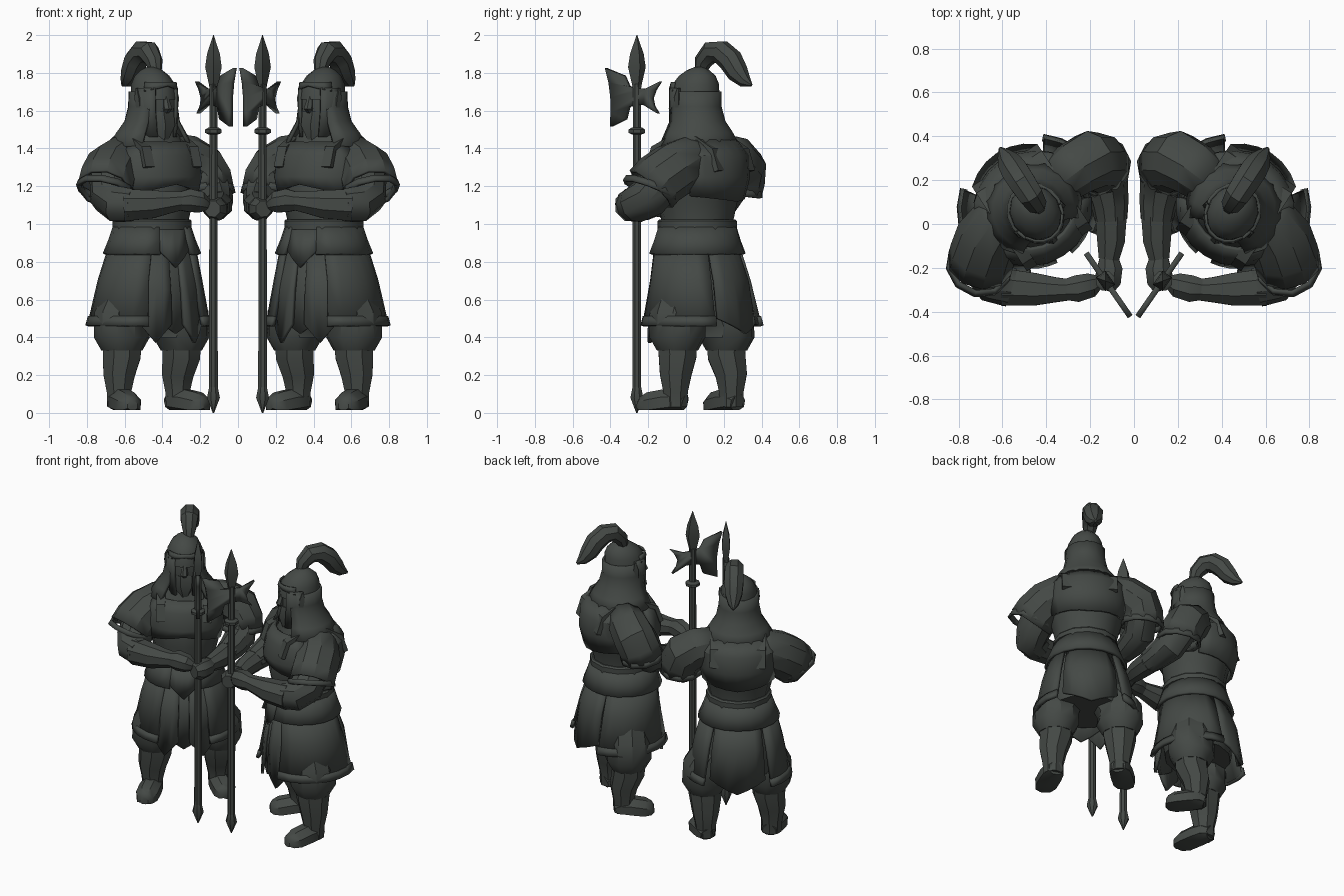
import bpy, bmesh, math
from mathutils import Vector

# One flat dark stone-green colour for the whole statue pair
MAT = bpy.data.materials.new("dark_grey_green")
MAT.diffuse_color = (0.058, 0.066, 0.060, 1)
CA, SA = math.cos(math.radians(-33)), math.sin(math.radians(-33))


def L(u, v, z):
    """Body frame (u = guard's left, -v = forward) to world."""
    return Vector((0.455 + u * CA - v * SA, 0.06 + u * SA + v * CA, z))


def finish(name, bm, thick=0, smooth=35):
    """Make the object and mirror it to give the second guard."""
    bmesh.ops.recalc_face_normals(bm, faces=bm.faces)
    me = bpy.data.meshes.new(name)
    bm.to_mesh(me)
    bm.free()
    me.materials.append(MAT)
    ob = bpy.data.objects.new(name, me)
    bpy.context.collection.objects.link(ob)
    bpy.ops.object.select_all(action='DESELECT')
    bpy.context.view_layer.objects.active = ob
    ob.select_set(True)
    bpy.ops.object.shade_smooth_by_angle(angle=math.radians(smooth))
    if thick:
        m = ob.modifiers.new("thickness", 'SOLIDIFY')
        m.thickness, m.offset = thick, 0
    m = ob.modifiers.new("twin", 'MIRROR')
    m.use_mirror_merge = False
    return ob


def skin(name, rings, closed=True, caps=True, thick=0):
    bm = bmesh.new()
    vs = [[bm.verts.new(p) for p in r] for r in rings]
    n = len(vs[0])
    for a, b in zip(vs, vs[1:]):
        for i in range(n if closed else n - 1):
            j = (i + 1) % n
            bm.faces.new((a[i], a[j], b[j], b[i]))
    if closed and caps:
        bm.faces.new(vs[0])
        bm.faces.new(vs[-1])
    return finish(name, bm, thick)


def stack(name, rows, n=12):
    """Closed body of horizontal ellipses; rows = (z, rx, ry, v offset)."""
    skin(name, [[L(rx * math.sin(2 * math.pi * i / n), o - ry * math.cos(2 * math.pi * i / n), z)
                 for i in range(n)] for z, rx, ry, o in rows])


def panel(name, a0, a1, rows, n=6, drop=0.0, thick=0.02):
    """Part of a shell between two angles (0 = front); drop points the hem."""
    rings = []
    for k, (z, rx, ry, o) in enumerate(rows):
        ring = []
        for i in range(n + 1):
            t = math.radians(a0 + (a1 - a0) * i / n)
            d = drop * (1 - abs(2 * i / n - 1)) if k == len(rows) - 1 else 0
            ring.append(L(rx * math.sin(t), o - ry * math.cos(t), z - d))
        rings.append(ring)
    skin(name, rings, closed=False, thick=thick)


def tube(name, pts, n=8, ref=None, squash=1.0, caps=True, thick=0, floor=None):
    """Tube through points (x, y, z, radius) with a carried-along frame."""
    P = [Vector(p[:3]) for p in pts]
    s, rings = ref, []
    for i, p in enumerate(P):
        t = (P[min(i + 1, len(P) - 1)] - P[max(i - 1, 0)]).normalized()
        s = t.orthogonal() if s is None else s - t * s.dot(t)
        s = s.normalized()
        w = t.cross(s) * squash
        ring = []
        for k in range(n):
            a = 2 * math.pi * (k + 0.5) / n
            q = p + pts[i][3] * (s * math.cos(a) + w * math.sin(a))
            if floor is not None:
                q.z = max(q.z, floor)
            ring.append(q)
        rings.append(ring)
    skin(name, rings, caps=caps, thick=thick)


U = L(1, 0, 0) - L(0, 0, 0)

# Torso, belt and breastplate
stack("torso", [(0.93, .19, .19, 0), (1.02, .195, .19, 0), (1.12, .22, .21, 0), (1.25, .255, .22, .02),
                (1.36, .26, .2, .04), (1.43, .2, .17, .03), (1.5, .12, .12, 0)])
stack("belt", [(0.955, .2, .2, 0), (0.965, .21, .21, 0), (1.015, .21, .21, 0), (1.025, .2, .2, 0)])
panel("breastplate", -68, 68, [(1.43, .19, .165, 0), (1.36, .25, .21, 0), (1.25, .265, .235, 0),
                               (1.15, .24, .23, 0)], 8, -0.06)
panel("backplate", 112, 248, [(1.44, .2, .18, .02), (1.36, .26, .23, .03), (1.25, .26, .25, .02),
                              (1.15, .24, .23, .01)], 8, 0.03)
for sx in (-1, 1):
    tube("shoulder_strap", [(*L(.15 * sx, v, z), .04) for v, z in
                            ((-.2, 1.3), (-.165, 1.4), (-.06, 1.45), (.1, 1.45), (.2, 1.39), (.235, 1.28))],
         4, U, 0.5)

# Peplum, armoured skirt panels, pointed cloth flaps
panel("peplum", 22, 338, [(0.98, .2, .2, 0), (0.91, .225, .22, 0), (0.84, .255, .245, 0)], 16)
panel("peplum_front_point", -28, 28, [(0.97, .2, .2, 0), (0.87, .215, .23, 0)], 4, 0.1)
stack("underskirt", [(0.95, .18, .18, 0), (0.8, .22, .2, 0.01), (0.56, .26, .22, .02), (0.5, .24, .21, .02)])
for sx in (-1, 1):
    panel("skirt_panel", sx * 32, sx * 138, [(0.88, .225, .215, 0), (0.7, .275, .25, .02),
                                            (0.47, .322, .3, .03)], 7, thick=.02)
    panel("skirt_hem", sx * 31, sx * 139, [(0.51, .32, .297, .03), (0.46, .334, .31, .03)], 7, thick=.022)
    panel("front_tail", sx * 8, sx * 45, [(0.85, .21, .2, 0), (0.65, .25, .235, 0),
                                         (0.47, .27, .26, .01)], 4, 0.1)
panel("front_cloth", -30, 30, [(0.86, .21, .19, 0), (0.65, .24, .215, 0), (0.5, .25, .23, 0)], 4, 0.08)
panel("back_cloth", 140, 220, [(0.88, .21, .2, 0), (0.7, .25, .245, .02), (0.5, .27, .285, .02)], 6, 0.08)

# Legs: baggy trousers, shins, boots
for hip, knee, ankle, heel, toe in (
        ((.56, -.01), (.615, -.045), (.63, -.055), (.64, -.02), (.56, -.245)),
        ((.36, .14), (.3, .215), (.32, .24), (.35, .265), (.17, .125))):
    tube("trouser_leg", [(*hip, .66, .13), (*knee, .5, .15), (*knee, .4, .15), (*knee, .33, .11)], 10)
    tube("boot_shaft", [(*knee, .38, .112), (*knee, .3, .108), (*ankle, .2, .09), (*ankle, .11, .07),
                        (*ankle, .03, .066)], 8)
    h, t = Vector(heel), Vector(toe)
    foot = [(*h.lerp(t, f), z, r) for f, z, r in ((-.06, .05, .05), (.1, .06, .07), (.38, .055, .076),
                                                  (.75, .04, .075), (.95, .035, .055), (1.03, .035, .03))]
    tube("boot_foot", foot, 8, Vector((0, 0, 1)), 1.0, floor=0.015)

# Arms: flared shoulder guards, sleeves, forearms, fists
tube("left_shoulder_guard", [(.55, .06, 1.375, .1), (.61, .02, 1.34, .122), (.665, -.06, 1.29, .14),
                             (.692, -.14, 1.235, .142), (.704, -.185, 1.185, .142)], 10, caps=False, thick=.018)
tube("left_guard_rim", [(.7, -.18, 1.2, .142), (.706, -.192, 1.17, .148)], 10, caps=False, thick=.018)
tube("left_sleeve", [(.62, .0, 1.35, .1), (.67, -.11, 1.25, .12), (.672, -.2, 1.14, .112),
                     (.635, -.268, 1.105, .1), (.56, -.29, 1.1, .09)], 10)
tube("left_forearm", [(.6, -.288, 1.1, .092), (.45, -.298, 1.105, .08), (.36, -.3, 1.115, .062),
                      (.28, -.3, 1.125, .05)], 8)
tube("left_hand", [(.32, -.3, 1.12, .05), (.26, -.295, 1.125, .066), (.2, -.28, 1.115, .06),
                   (.165, -.265, 1.1, .035)], 8)
tube("right_shoulder_guard", [(.36, .18, 1.375, .1), (.27, .25, 1.345, .12), (.197, .288, 1.295, .13),
                              (.165, .28, 1.235, .13), (.155, .267, 1.18, .13)], 10, caps=False, thick=.018)
tube("right_guard_rim", [(.158, .27, 1.195, .13), (.156, .264, 1.16, .136)], 10, caps=False, thick=.018)
tube("right_sleeve", [(.25, .25, 1.35, .1), (.16, .27, 1.25, .11), (.125, .2, 1.14, .1),
                      (.11, .09, 1.11, .085), (.105, .02, 1.1, .075)], 10)
tube("right_forearm", [(.105, .04, 1.1, .078), (.105, -.08, 1.09, .068), (.115, -.16, 1.085, .05)], 8)
tube("right_hand", [(.115, -.15, 1.085, .045), (.11, -.2, 1.08, .062), (.12, -.26, 1.08, .065),
                    (.135, -.3, 1.08, .045)], 8)

# Head, beard, helmet with neck guard
stack("face", [(1.46, .06, .06, -.05), (1.52, .085, .095, -.04), (1.6, .095, .112, -.03),
               (1.7, .1, .115, -.025), (1.75, .095, .1, -.02)], 10)
tube("nose", [(*L(0, -.13, 1.68), .014), (*L(0, -.152, 1.61), .025), (*L(0, -.13, 1.59), .015)], 6)
tube("beard", [(*L(0, -.08, 1.58), .075), (*L(0, -.1, 1.51), .07), (*L(0, -.115, 1.41), .008)], 6)
stack("helmet_dome", [(1.66, .118, .135, -.015), (1.74, .112, .128, -.01), (1.785, .088, .1, 0),
                      (1.815, .055, .06, .005), (1.83, .025, .025, .01)])
panel("helmet_brow", -60, 60, [(1.75, .113, .129, -.015), (1.7, .119, .139, -.015)], 6, -.03, .01)
panel("neck_guard", 42, 318, [(1.7, .118, .13, -.01), (1.62, .12, .132, -.01), (1.54, .138, .143, 0),
                              (1.48, .18, .172, .01), (1.41, .225, .2, .015)], 12)
for sx in (-1, 1):
    panel("cheek_guard", sx * 32, sx * 80, [(1.72, .116, .135, -.015), (1.6, .117, .136, -.015),
                                           (1.46, .1, .125, -.03)], 3, thick=.015)
    tube("ear_plate", [(*L(.108 * sx, -.05, 1.61), .02), (*L(.114 * sx, -.045, 1.67), .023),
                       (*L(.124 * sx, -.04, 1.72), .005)], 4)

# Helmet plume
tube("plume", [(*L(-.025, v, z), r) for v, z, r in
               ((.0, 1.8, .03), (.02, 1.86, .048), (.07, 1.91, .06), (.135, 1.91, .065),
                (.195, 1.865, .066), (.24, 1.8, .058), (.285, 1.755, .036), (.325, 1.735, .008))],
     8, U)

# Halberd: pole, ferrule, collar, spear point, axe blade
X, Y = .13, -.26
D = Vector((-.57, -.82, 0))
tube("halberd_pole", [(X, Y, .05, .025), (X, Y, 1.74, .023)], 8)
tube("halberd_ferrule", [(X, Y, 0, .004), (X, Y, .08, .037), (X, Y, .14, .024)], 8)
tube("halberd_collar", [(X, Y, z, r) for z, r in ((1.475, .03), (1.482, .047), (1.5, .047), (1.51, .03))], 8)
tube("spear_point", [(X, Y, z, r) for z, r in ((1.7, .022), (1.74, .03), (1.83, .054), (1.9, .042),
                                               (2, .002))], 4, D, 0.7)
bm = bmesh.new()
outline = [(.0, 1.72), (.05, 1.73), (.08, 1.785), (.198, 1.825), (.175, 1.75), (.163, 1.67), (.162, 1.59),
           (.165, 1.515), (.07, 1.555), (.05, 1.62), (0, 1.63), (-.05, 1.63), (-.14, 1.585), (-.11, 1.625),
           (-.1, 1.665), (-.12, 1.71), (-.155, 1.755), (-.06, 1.715)]
bm.faces.new([bm.verts.new(Vector((X, Y, z)) + D * d) for d, z in outline])
finish("halberd_blade", bm, 0.026)
